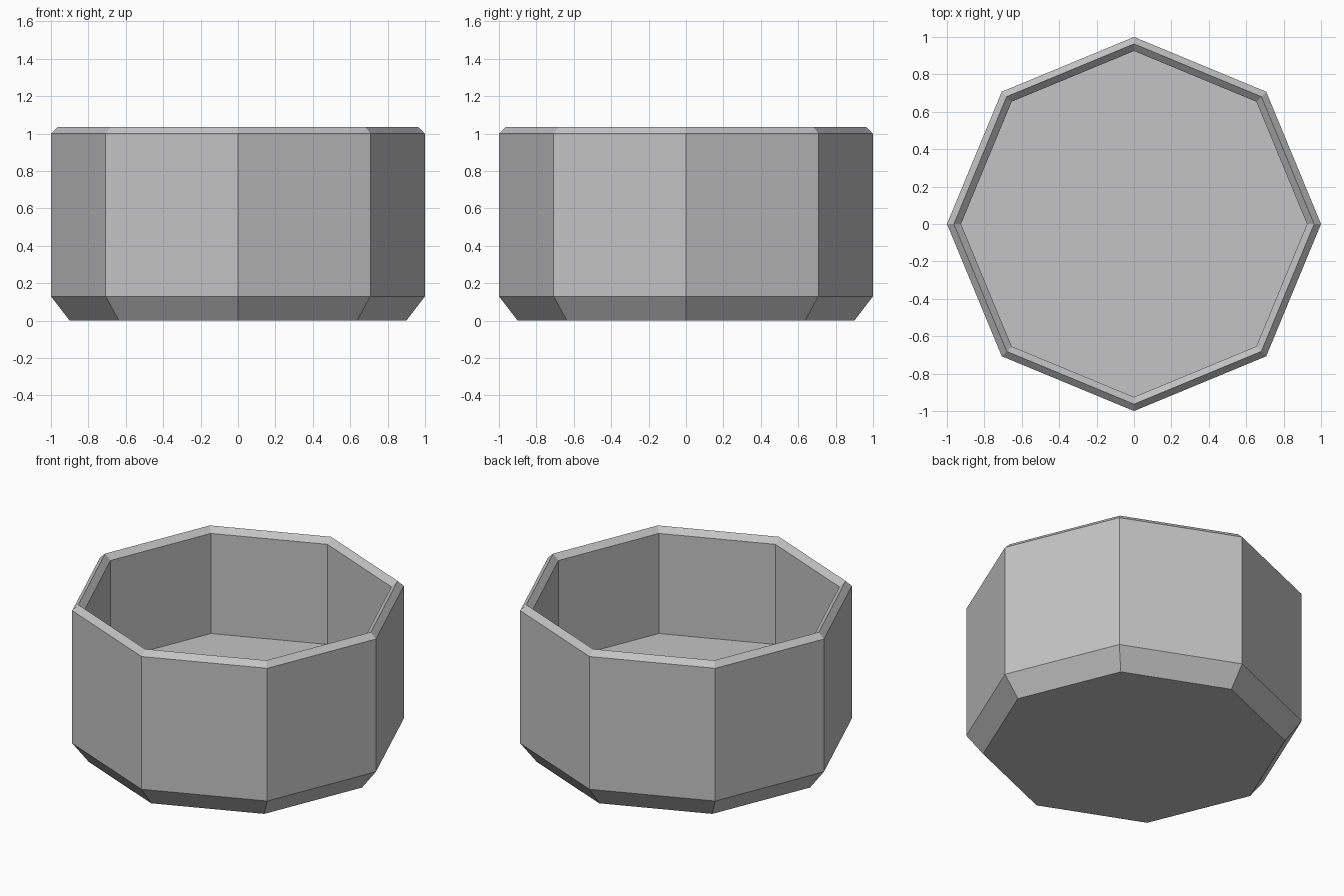
import bpy
import bmesh
from math import cos, sin, pi

default = bpy.data.objects.get("Cube")
if default:
    bpy.data.objects.remove(default, do_unlink=True)

SIDES = 8

# Radius and height pairs, from the underside over the rim to the inner floor
PROFILE = [(0.90, 0.0), (1.0, 0.13), (1.0, 1.0),
           (0.963, 1.035), (0.925, 1.0), (0.925, 0.344)]


def flat_material(name, colour):
    mat = bpy.data.materials.new(name)
    mat.use_nodes = True
    mat.diffuse_color = colour
    mat.node_tree.nodes["Principled BSDF"].inputs["Base Color"].default_value = colour
    return mat


def ring(bm, radius, z):
    angles = [2 * pi * i / SIDES for i in range(SIDES)]
    return [bm.verts.new((radius * cos(a), radius * sin(a), z)) for a in angles]


# Octagonal bowl: outer wall, bevelled rim and inner wall
bm = bmesh.new()
rings = [ring(bm, r, z) for r, z in PROFILE]
for low, high in zip(rings, rings[1:]):
    for i in range(SIDES):
        j = (i + 1) % SIDES
        bm.faces.new((low[i], low[j], high[j], high[i]))

# Underside and inner floor
bm.faces.new(reversed(rings[0]))
bm.faces.new(rings[-1])

mesh = bpy.data.meshes.new("octagonal_bowl")
bm.to_mesh(mesh)
bm.free()
mesh.materials.append(flat_material("light grey", (0.55, 0.55, 0.55, 1)))
bowl = bpy.data.objects.new("octagonal_bowl", mesh)
bpy.context.collection.objects.link(bowl)
